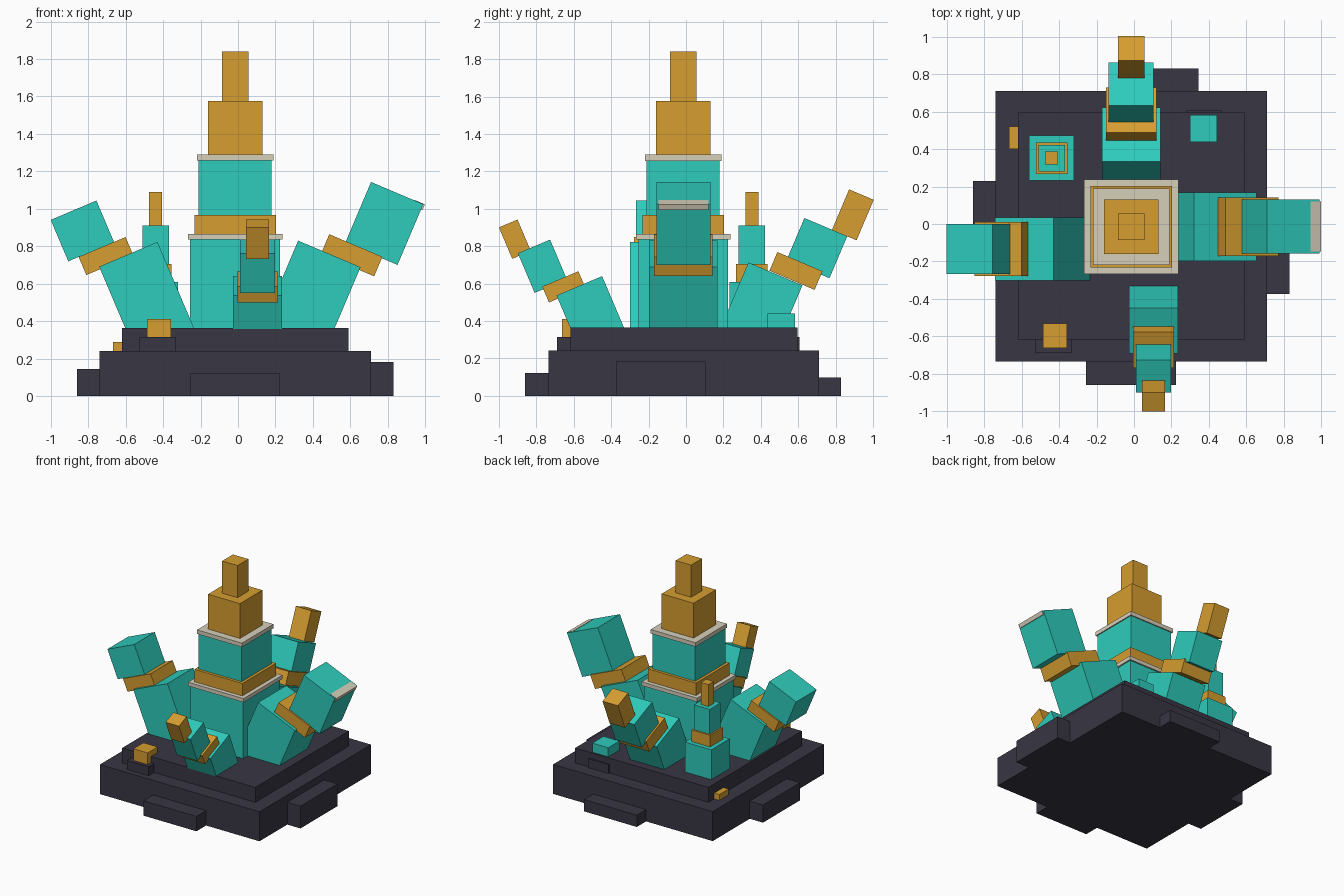
import bpy
import math
from mathutils import Matrix, Vector

if "Cube" in bpy.data.objects:
    bpy.data.objects.remove(bpy.data.objects["Cube"], do_unlink=True)


def make_material(name, rgb):
    """Flat material from 0-255 sRGB values."""
    lin = []
    for c in rgb:
        c /= 255
        lin.append(c / 12.92 if c <= 0.04045 else ((c + 0.055) / 1.055) ** 2.4)
    mat = bpy.data.materials.new(name)
    mat.use_nodes = True
    mat.diffuse_color = (*lin, 1)
    bsdf = mat.node_tree.nodes["Principled BSDF"]
    bsdf.inputs["Base Color"].default_value = (*lin, 1)
    bsdf.inputs["Roughness"].default_value = 0.8
    return mat


TEAL = make_material("turquoise", (46, 204, 188))
GOLD = make_material("gold", (214, 158, 48))
CREAM = make_material("cream", (214, 207, 186))
DARK = make_material("dark slate", (56, 54, 67))


def block(name, centre, size, mat, rot=None):
    """A box of the given size, optionally rotated about its centre."""
    bpy.ops.mesh.primitive_cube_add(size=1)
    ob = bpy.context.object
    ob.name = ob.data.name = name
    m = Matrix.Diagonal(Vector(size)).to_4x4()
    if rot:
        m = rot @ m
    ob.data.transform(m)
    ob.location = centre
    ob.data.materials.append(mat)
    return ob


def box(name, x, y, z, mat):
    """An upright box from its extents on each axis."""
    ext = (x, y, z)
    return block(name, [(a + b) / 2 for a, b in ext], [b - a for a, b in ext], mat)


# Stepped base with a low plate on each side
box("base_lower", (-0.74, 0.71), (-0.735, 0.71), (0, 0.242), DARK)
box("base_upper", (-0.62, 0.59), (-0.617, 0.595), (0.24, 0.365), DARK)
box("front_plate", (-0.257, 0.225), (-0.86, -0.7), (0, 0.122), DARK)
box("back_plate", (-0.135, 0.345), (0.68, 0.83), (0, 0.097), DARK)
box("left_plate", (0.68, 0.83), (-0.375, 0.105), (0, 0.183), DARK)
box("right_plate", (-0.86, -0.7), (-0.25, 0.23), (0, 0.145), DARK)


def stack(name, cx, cy, z, tiers):
    """Square tiers piled upwards: (part, half width, top height, material)."""
    for part, h, top, mat in tiers:
        box(f"{name}_{part}", (cx - h, cx + h), (cy - h, cy + h), (z, top), mat)
        z = top


# Central tower
stack("tower", -0.015, -0.015, 0.36, [
    ("body", 0.24, 0.835, TEAL), ("lower_lip", 0.252, 0.866, CREAM),
    ("band", 0.218, 0.968, GOLD), ("upper_body", 0.195, 1.257, TEAL),
    ("upper_lip", 0.204, 1.29, CREAM), ("crown", 0.145, 1.576, GOLD),
    ("spire", 0.07, 1.84, GOLD)])

# Small corner turret
stack("turret", -0.44, 0.352, 0.36, [
    ("body", 0.12, 0.61, TEAL), ("band", 0.084, 0.706, GOLD),
    ("upper_body", 0.071, 0.91, TEAL), ("spire", 0.035, 1.09, GOLD)])

# Loose blocks around the base
box("front_corner_step", (-0.525, -0.33), (-0.69, -0.5), (0.24, 0.316), DARK)
box("front_corner_block", (-0.486, -0.358), (-0.662, -0.532), (0.316, 0.412), GOLD)
box("back_corner_step", (0.28, 0.466), (0.42, 0.607), (0.24, 0.316), DARK)
box("back_corner_block", (0.298, 0.443), (0.437, 0.583), (0.316, 0.44), TEAL)
box("side_chip", (-0.667, -0.547), (0.4, 0.52), (0.24, 0.29), GOLD)

# Four leaning arms: each segment is
# (part, outward centre, height, width in lean plane, width across, length, material)
TILT = math.radians(23)
ARMS = {
    "left_arm": ((1, 0), -0.014, [
        ("base", 0.386, 0.52, 0.362, 0.365, 0.52, TEAL),
        ("band", 0.607, 0.752, 0.308, 0.312, 0.113, GOLD),
        ("head", 0.781, 0.922, 0.303, 0.288, 0.352, TEAL),
        ("lip", 0.964, 1.021, 0.06, 0.268, 0.032, CREAM)]),
    "right_arm": ((-1, 0), -0.133, [
        ("base", 0.488, 0.527, 0.338, 0.335, 0.5, TEAL),
        ("band", 0.705, 0.748, 0.272, 0.288, 0.105, GOLD),
        ("head", 0.831, 0.882, 0.265, 0.266, 0.24, TEAL)]),
    "back_arm": ((0, 1), -0.015, [
        ("base", 0.396, 0.459, 0.314, 0.312, 0.42, TEAL),
        ("band", 0.588, 0.668, 0.262, 0.268, 0.108, GOLD),
        ("head", 0.7, 0.79, 0.249, 0.24, 0.244, TEAL),
        ("tip", 0.892, 0.968, 0.143, 0.14, 0.235, GOLD)]),
    "front_arm": ((0, -1), 0.104, [
        ("base", 0.504, 0.432, 0.265, 0.262, 0.34, TEAL),
        ("band", 0.654, 0.583, 0.21, 0.22, 0.092, GOLD),
        ("head", 0.768, 0.693, 0.187, 0.186, 0.23, TEAL),
        ("tip", 0.915, 0.838, 0.108, 0.122, 0.182, GOLD)]),
}
for arm, ((dx, dy), across, segments) in ARMS.items():
    rot = Matrix.Rotation(TILT, 4, Vector((-dy, dx, 0)))
    for part, out, z, w, d, length, mat in segments:
        centre = (dx * out, across, z) if dx else (across, dy * out, z)
        size = (w, d, length) if dx else (d, w, length)
        block(f"{arm}_{part}", centre, size, mat, rot)
